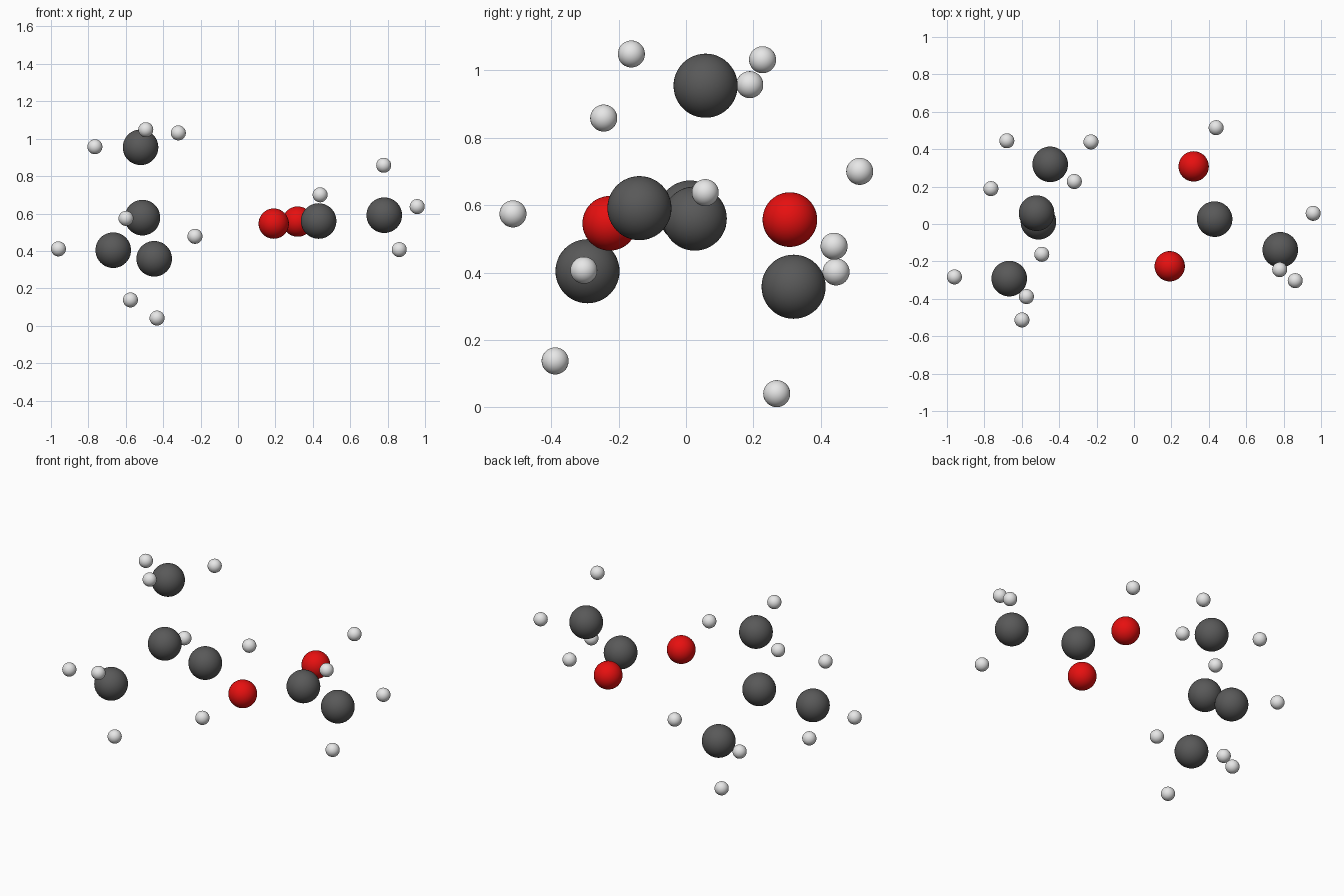
import bpy
from mathutils import Vector

default_cube = bpy.data.objects.get("Cube")
if default_cube:
    bpy.data.objects.remove(default_cube, do_unlink=True)


def make_material(name, colour):
    """One plain flat colour for both viewport and render."""
    material = bpy.data.materials.new(name)
    material.use_nodes = True
    material.diffuse_color = colour
    shader = material.node_tree.nodes["Principled BSDF"]
    shader.inputs["Base Color"].default_value = colour
    shader.inputs["Roughness"].default_value = 0.5
    return material


def make_ball_mesh(name, radius, material):
    """A smooth sphere mesh shared by every atom of one kind."""
    bpy.ops.mesh.primitive_uv_sphere_add(segments=48, ring_count=24, radius=radius)
    ball = bpy.context.object
    bpy.ops.object.shade_smooth()
    mesh = ball.data
    mesh.name = name
    mesh.materials.append(material)
    bpy.data.objects.remove(ball, do_unlink=True)
    return mesh


def place_atom(name, mesh, position):
    atom = bpy.data.objects.new(name, mesh)
    atom.location = Vector(position)
    bpy.context.collection.objects.link(atom)
    return atom


carbon = make_ball_mesh("carbon_ball", 0.095, make_material("dark grey", (0.1, 0.1, 0.1, 1)))
oxygen = make_ball_mesh("oxygen_ball", 0.081, make_material("red", (0.8, 0.005, 0.005, 1)))
hydrogen = make_ball_mesh("hydrogen_ball", 0.04, make_material("light grey", (0.8, 0.8, 0.8, 1)))

# Branched group on the right: a central carbon with three arms
place_atom("branch_centre_carbon", carbon, (-.511, .012, .578))

# Each arm end is a carbon with three hydrogens around it
arms = {
    "upper_arm": [(-.521, .058, .954),
                  (-.493, -.162, 1.048), (-.319, .227, 1.031), (-.765, .189, .957)],
    "front_arm": [(-.667, -.292, .404),
                  (-.96, -.283, .411), (-.599, -.513, .574), (-.575, -.388, .138)],
    "back_arm": [(-.448, .319, .358),
                 (-.23, .439, .478), (-.68, .445, .402), (-.433, .269, .041)],
    "left_arm": [(.782, -.138, .591),
                 (.779, -.244, .858), (.958, .057, .637), (.862, -.303, .407)],
}
for arm, (centre, *ends) in arms.items():
    place_atom(arm + "_carbon", carbon, centre)
    for side, position in zip(("first", "second", "third"), ends):
        place_atom(f"{arm}_{side}_hydrogen", hydrogen, position)

# Acid group on the left: a carbon between two oxygens, one holding a hydrogen
place_atom("acid_carbon", carbon, (.431, .026, .56))
place_atom("acid_front_oxygen", oxygen, (.191, -.226, .546))
place_atom("acid_back_oxygen", oxygen, (.319, .308, .557))
place_atom("acid_hydrogen", hydrogen, (.439, .515, .7))
